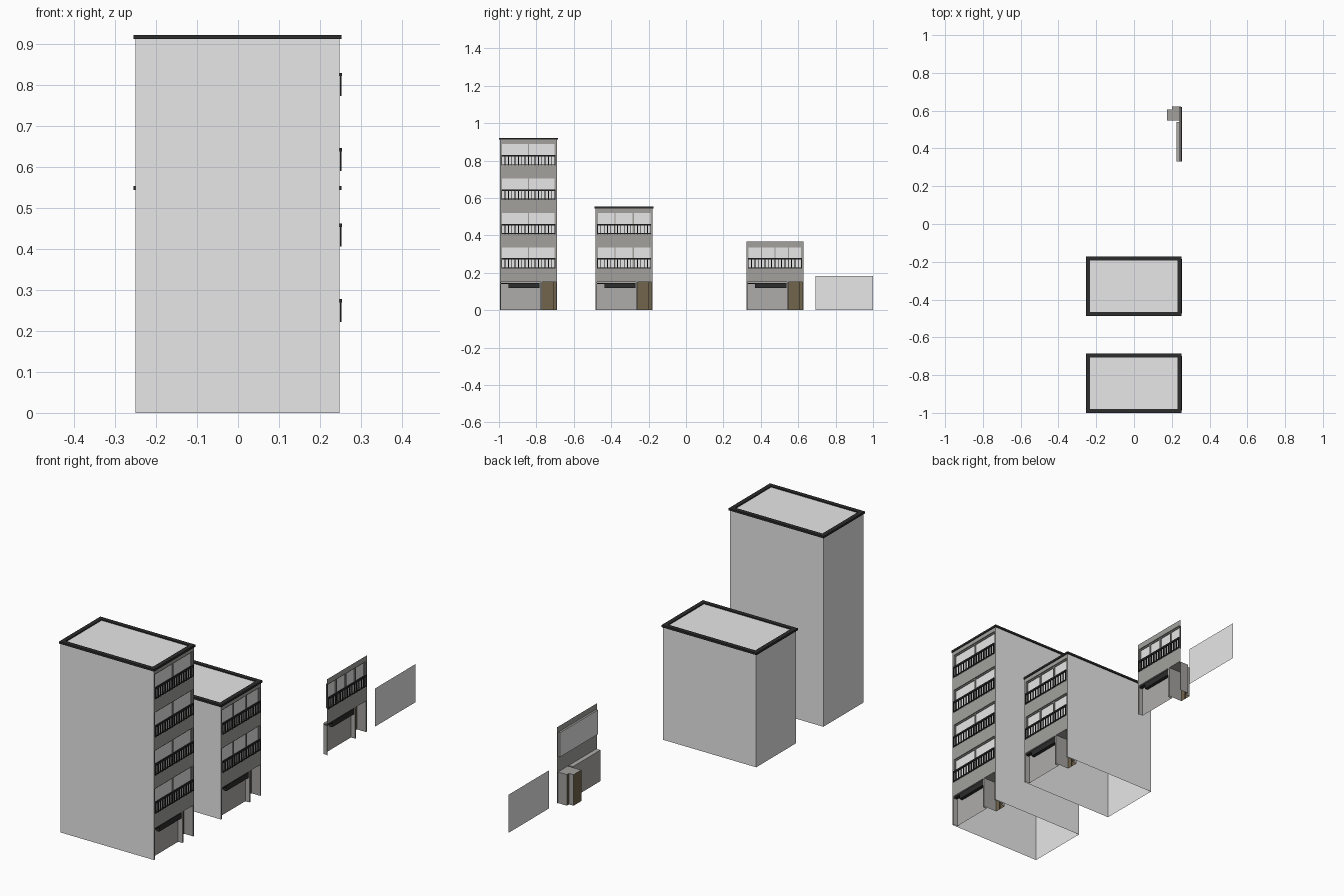
import bpy, bmesh
from mathutils import Vector

if "Cube" in bpy.data.objects:
    bpy.data.objects.remove(bpy.data.objects["Cube"])

FX = 0.248        # street facade plane
W = 0.305         # plot width
H = 0.184         # storey height


def mat(name, r, g, b):
    m = bpy.data.materials.new(name)
    m.diffuse_color = (r, g, b, 1)
    m.use_nodes = True
    m.node_tree.nodes["Principled BSDF"].inputs["Base Color"].default_value = m.diffuse_color
    return m


LIGHT = mat("light_grey", 0.8, 0.8, 0.8)
WALL = mat("facade_grey", 0.36, 0.355, 0.34)
SHOP = mat("shop_grey", 0.42, 0.415, 0.40)
DARK = mat("charcoal", 0.025, 0.025, 0.025)
BROWN = mat("door_brown", 0.17, 0.13, 0.07)


class Part:
    """Collects boxes and sheets into one named object of one colour."""

    def __init__(self, name, material):
        self.name, self.material, self.bm = name, material, bmesh.new()

    def box(self, x0, x1, y0, y1, z0, z1, skip=(), flip=False):
        # skip lists open sides such as "+x"; flip turns the box into a recess
        r = bmesh.ops.create_cube(self.bm, size=1)
        faces = {f for v in r["verts"] for f in v.link_faces}
        drop = []
        for f in faces:
            f.normal_update()
            axis = max(range(3), key=lambda i: abs(f.normal[i]))
            if ("+" if f.normal[axis] > 0 else "-") + "xyz"[axis] in skip:
                drop.append(f)
        for v in r["verts"]:
            v.co = Vector(((x0 + x1) / 2 + v.co.x * (x1 - x0),
                           (y0 + y1) / 2 + v.co.y * (y1 - y0),
                           (z0 + z1) / 2 + v.co.z * (z1 - z0)))
        if flip:
            bmesh.ops.reverse_faces(self.bm, faces=list(faces))
        bmesh.ops.delete(self.bm, geom=drop, context='FACES')

    def sheet(self, x, y0, y1, z0, z1):
        # flat panel facing the street (+x)
        pts = ((y0, z0), (y1, z0), (y1, z1), (y0, z1))
        self.bm.faces.new([self.bm.verts.new((x, y, z)) for y, z in pts])

    def done(self):
        me = bpy.data.meshes.new(self.name)
        self.bm.to_mesh(me)
        self.bm.free()
        me.materials.append(self.material)
        bpy.context.collection.objects.link(bpy.data.objects.new(self.name, me))


def facade(tag, y0, floors, panes):
    y1 = y0 + W
    wall = Part(tag + "_facade_wall", WALL)
    glass = Part(tag + "_window_glass", LIGHT)
    frame = Part(tag + "_window_frames", WALL)
    rail = Part(tag + "_balcony_railings", DARK)
    shop = Part(tag + "_shop_front", SHOP)
    door = Part(tag + "_entrance_door", BROWN)
    blind = Part(tag + "_shop_blind", DARK)

    # ground floor: piers, lintel, shallow shop recess, deep door recess
    top = 0.15
    s0, s1, d0, d1 = y0 + 0.007, y0 + 0.216, y0 + 0.224, y1 - 0.006
    for a, b in ((y0, s0), (s1, d0), (d1, y1)):
        wall.sheet(FX, a, b, 0, top)
    wall.sheet(FX, y0, y1, top, H)
    shop.box(0.226, FX, s0, s1, 0, top, skip=("+x", "-z"), flip=True)
    blind.box(0.229, 0.245, y0 + 0.046, s1 - 0.003, 0.119, 0.146)
    blind.box(0.229, 0.245, s0, y0 + 0.046, 0.14, 0.146)
    step = d1 - 0.016
    wall.box(0.176, FX, d0, step, 0, top, skip=("+x", "-x", "-z", "+y"), flip=True)
    wall.box(0.200, FX, step, d1, 0, top, skip=("+x", "-x", "-z", "-y"), flip=True)
    wall.box(0.176, 0.200, d0, step, 0, top,
             skip=("+x", "-x", "+z", "-z", "-y"), flip=True)
    door.sheet(0.176, d0, step, 0, top)
    door.sheet(0.200, step, d1, 0, top)
    door.box(0.176, 0.180, d0 + 0.026, d0 + 0.029, 0, top)

    # upper floors: wide window recess, mullions, railing
    for k in range(1, floors):
        z = k * H
        w0, w1, g0, g1 = y0 + 0.008, y1 - 0.008, z + 0.04, z + 0.157
        wall.sheet(FX, y0, y1, z, g0)
        wall.sheet(FX, y0, y1, g1, z + H)
        wall.sheet(FX, y0, w0, g0, g1)
        wall.sheet(FX, w1, y1, g0, g1)
        wall.box(0.238, FX, w0, w1, g0, g1, skip=("+x", "-x"), flip=True)
        glass.sheet(0.238, w0, w1, g0, g1)
        for i in range(1, panes):
            c = w0 + (w1 - w0) * i / panes
            frame.box(0.2385, 0.243, c - 0.003, c + 0.003, g0, g1)
        for a, b in ((w0, w0 + 0.004), (w1 - 0.004, w1)):
            frame.box(0.2385, 0.243, a, b, g0, g1)
        frame.box(0.2385, 0.243, w0, w1, g1 - 0.005, g1)
        rail.box(FX, 0.254, w0, w1, g0 + 0.046, g0 + 0.054)
        rail.box(FX + 0.001, 0.253, w0, w1, g0, g0 + 0.004)
        n = 17
        for i in range(n):
            c = w0 + 0.002 + (w1 - w0 - 0.004) * i / (n - 1)
            rail.box(FX + 0.001, 0.253, c - 0.002, c + 0.002, g0 - 0.002, g0 + 0.047)
    for p in (wall, glass, frame, rail, shop, door, blind):
        p.done()


def shell(tag, y0, floors):
    y1, top = y0 + W, floors * H
    # plain side walls, back and roof, open underneath and to the street
    body = Part(tag + "_building_shell", LIGHT)
    body.box(-0.25, FX, y0, y1, 0, top - 0.003, skip=("-z", "+x"))
    body.done()
    # dark coping around the roof edge
    trim = Part(tag + "_roof_coping", DARK)
    a, b, c, d, t = -0.255, 0.252, y0 - 0.005, y1 + 0.005, 0.021
    z0, z1 = top - 0.008, top + 0.002
    trim.box(a, b, c, c + t, z0, z1)
    trim.box(a, b, d - t, d, z0, z1)
    trim.box(a, a + t, c + t, d - t, z0, z1, skip=("+y", "-y"))
    trim.box(b - t, b, c + t, d - t, z0, z1, skip=("+y", "-y"))
    trim.done()


# tall and middle buildings
for tag, y0, floors, panes in (("tall", -0.995, 5, 2), ("middle", -0.483, 3, 3)):
    shell(tag, y0, floors)
    facade(tag, y0, floors, panes)

# free-standing two-storey facade
facade("low", 0.323, 2, 4)

# plain panel at the end of the row
panel = Part("plain_panel", LIGHT)
panel.sheet(FX, 0.692, 1.0, 0, H)
panel.done()
